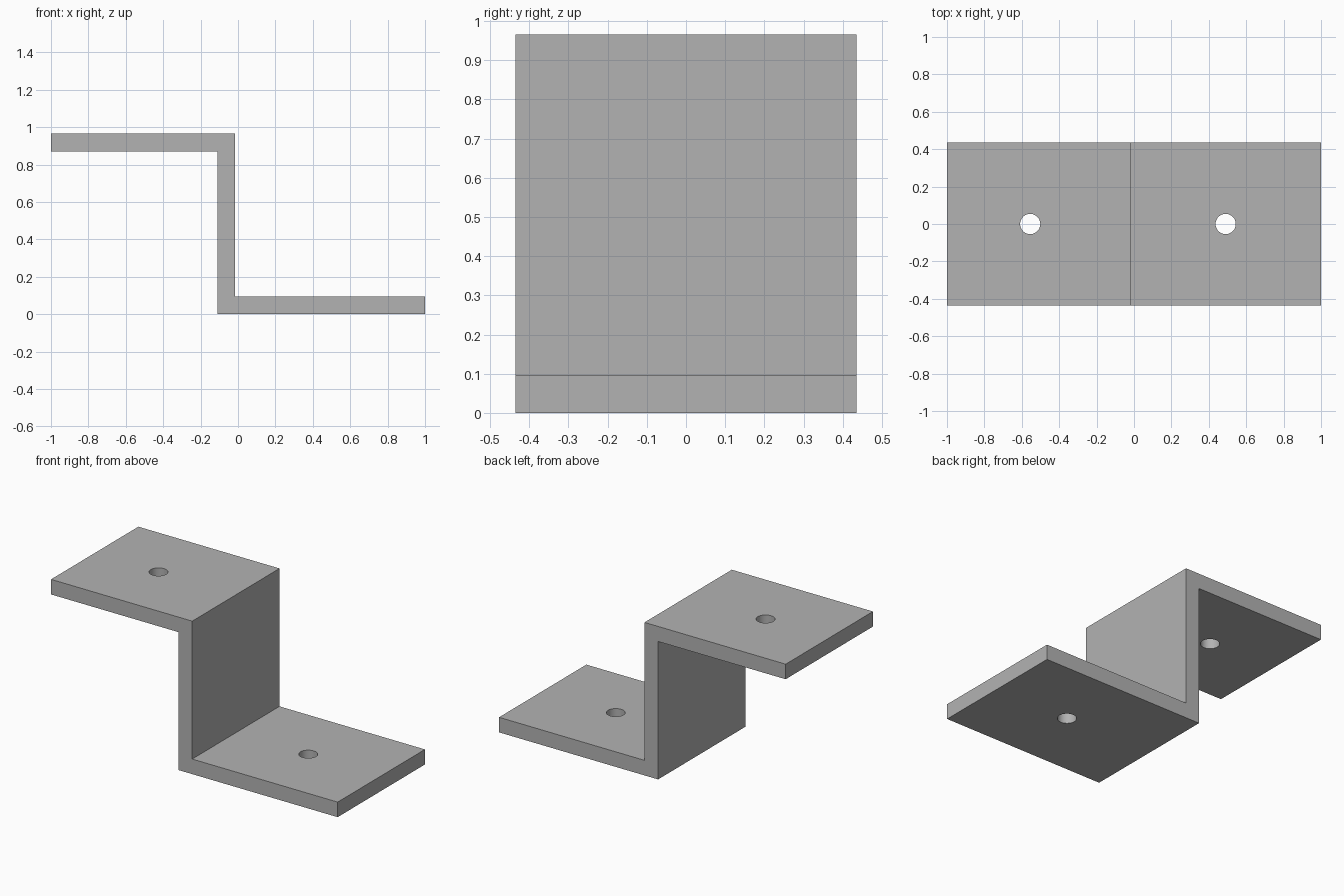
import bpy
import bmesh
import math
from mathutils import Vector

cube = bpy.data.objects.get("Cube")
if cube:
    bpy.data.objects.remove(cube, do_unlink=True)

HALF_WIDTH = 0.435
HEIGHT = 0.965
THICK = 0.095
WEB_LEFT, WEB_RIGHT = -0.11, -0.015
HOLE_RADIUS = 0.054

# Grey metal
metal = bpy.data.materials.new("grey_metal")
metal.use_nodes = True
grey = (0.45, 0.45, 0.45, 1)
metal.diffuse_color = grey
metal.node_tree.nodes["Principled BSDF"].inputs["Base Color"].default_value = grey

# Z-shaped profile extruded along the bracket's width
profile = [
    (-1, HEIGHT - THICK), (WEB_LEFT, HEIGHT - THICK), (WEB_LEFT, 0), (1, 0),
    (1, THICK), (WEB_RIGHT, THICK), (WEB_RIGHT, HEIGHT), (-1, HEIGHT),
]
bm = bmesh.new()
face = bm.faces.new([bm.verts.new((x, -HALF_WIDTH, z)) for x, z in profile])
result = bmesh.ops.extrude_face_region(bm, geom=[face])
moved = [v for v in result["geom"] if isinstance(v, bmesh.types.BMVert)]
bmesh.ops.translate(bm, verts=moved, vec=Vector((0, 2 * HALF_WIDTH, 0)))
bmesh.ops.recalc_face_normals(bm, faces=bm.faces)
mesh = bpy.data.meshes.new("bracket")
bm.to_mesh(mesh)
bm.free()
mesh.materials.append(metal)
bracket = bpy.data.objects.new("bracket", mesh)
bpy.context.collection.objects.link(bracket)


def drill(name, x, z):
    """Cut a vertical bolt hole through one flange."""
    bpy.ops.mesh.primitive_cylinder_add(
        vertices=48, radius=HOLE_RADIUS, depth=3 * THICK, location=(x, 0, z))
    cutter = bpy.context.object
    cutter.name = name
    cutter.hide_render = True
    cutter.data.materials.append(metal)
    bpy.ops.object.select_all(action="DESELECT")
    bracket.select_set(True)
    bpy.context.view_layer.objects.active = bracket
    cut = bracket.modifiers.new(name, "BOOLEAN")
    cut.operation = "DIFFERENCE"
    cut.solver = "EXACT"
    cut.object = cutter
    bpy.ops.object.modifier_apply(modifier=cut.name)
    bpy.data.objects.remove(cutter, do_unlink=True)


# Bolt holes in the two flanges
drill("upper_hole", -0.555, HEIGHT - THICK / 2)
drill("lower_hole", 0.49, THICK / 2)

bpy.ops.object.shade_smooth_by_angle(angle=math.radians(30))
